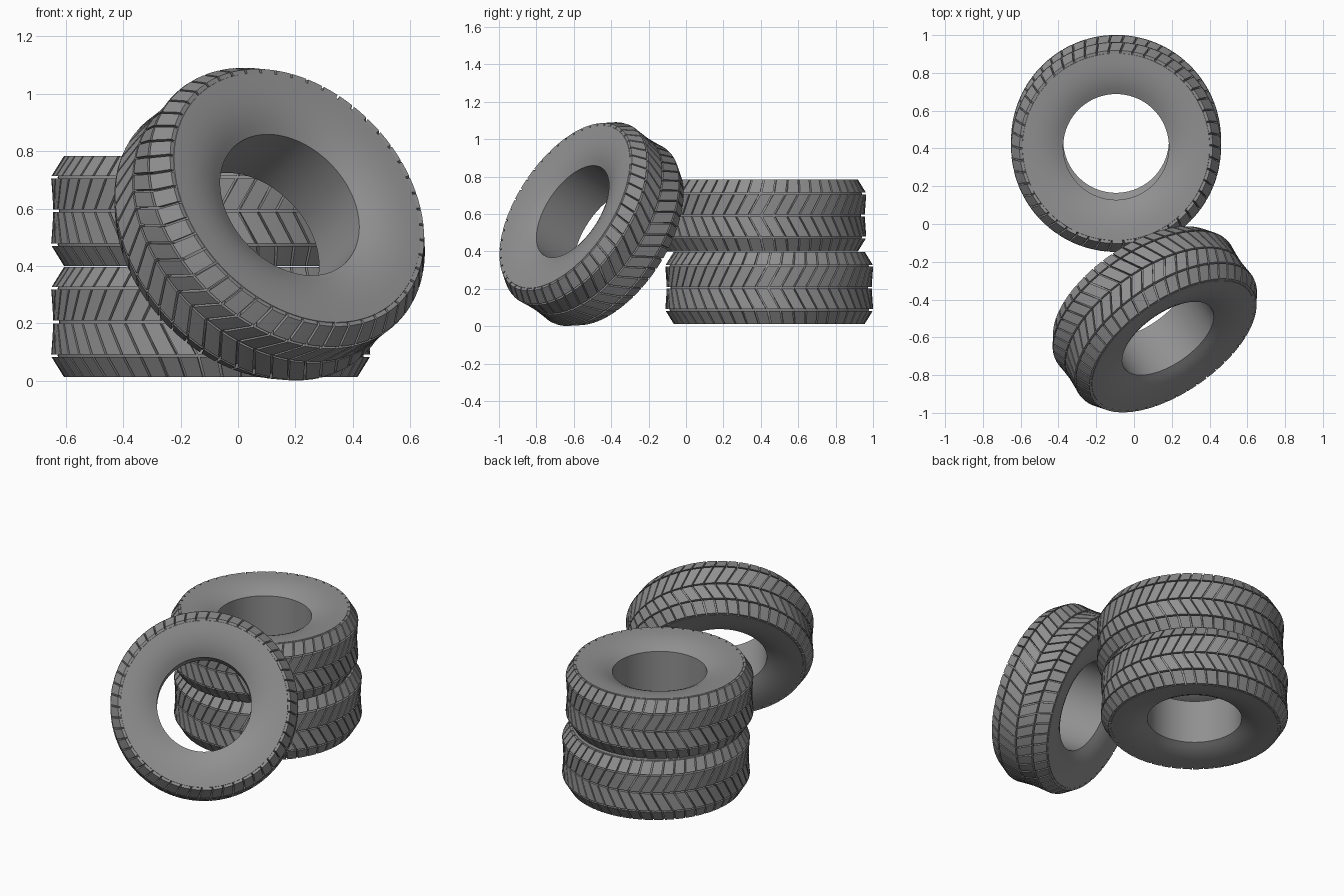
import bpy, bmesh, math
from mathutils import Vector, Matrix

if "Cube" in bpy.data.objects:
    bpy.data.objects.remove(bpy.data.objects["Cube"])

BLOCKS = 50      # tread blocks around each row
SEGS = 100       # sides of the carcass
GAP = 0.009      # groove width


def polar(r, a, z):
    return (r * math.cos(a), r * math.sin(a), z)


def add_carcass(bm):
    # closed cross-section (radius, height), upper half then mirrored
    half = [(0.528, 0.0), (0.533, 0.118), (0.495, 0.192), (0.44, 0.190),
            (0.39, 0.183), (0.345, 0.171), (0.31, 0.156), (0.28, 0.14)]
    prof = half + [(r, -z) for r, z in reversed(half[1:])]
    rings = [[bm.verts.new(polar(r, 2 * math.pi * i / SEGS, z)) for r, z in prof]
             for i in range(SEGS)]
    n = len(prof)
    for i in range(SEGS):
        a, b = rings[i], rings[(i + 1) % SEGS]
        for j in range(n):
            k = (j + 1) % n
            bm.faces.new((a[j], b[j], b[k], a[k]))


def add_block(bm, a0, low, high):
    # low / high: (outer radius, outer z, inner radius, inner z, angular shift)
    pitch = 2 * math.pi / BLOCKS
    width = pitch - GAP / 0.55
    cols = 3
    rows = []
    for ro, zo, ri, zi, sh in (low, high):
        ang = [a0 + sh + width * c / (cols - 1) for c in range(cols)]
        rows.append(([bm.verts.new(polar(ro, a, zo)) for a in ang],
                     [bm.verts.new(polar(ri, a, zi)) for a in ang]))
    (o0, i0), (o1, i1) = rows
    for c in range(cols - 1):
        d = c + 1
        bm.faces.new((o0[c], o0[d], o1[d], o1[c]))
        bm.faces.new((i0[d], i0[c], i1[c], i1[d]))
        bm.faces.new((i0[c], i0[d], o0[d], o0[c]))
        bm.faces.new((o1[c], o1[d], i1[d], i1[c]))
    bm.faces.new((i0[0], o0[0], o1[0], i1[0]))
    bm.faces.new((o0[-1], i0[-1], i1[-1], o1[-1]))


def tyre_mesh():
    bm = bmesh.new()
    add_carcass(bm)
    g = GAP / 2
    for s in (1, -1):
        # herringbone row from the centre line to the shoulder
        mid = ((0.549, s * g, 0.52, s * g, 0.0),
               (0.556, s * (0.118 - g), 0.525, s * (0.118 - g), 0.11))
        # chamfered shoulder row
        edge = ((0.554, s * (0.118 + g), 0.522, s * (0.118 + g), 0.12),
                (0.511, s * 0.192, 0.486, s * 0.189, 0.15))
        for i in range(BLOCKS):
            a = 2 * math.pi * i / BLOCKS
            add_block(bm, a, *mid)
            add_block(bm, a, *edge)
    bmesh.ops.recalc_face_normals(bm, faces=bm.faces)
    me = bpy.data.meshes.new("tyre")
    bm.to_mesh(me)
    bm.free()
    return me


# dark rubber
rubber = bpy.data.materials.new("rubber")
rubber.diffuse_color = (0.28, 0.28, 0.28, 1)
rubber.use_nodes = True
rubber.node_tree.nodes["Principled BSDF"].inputs["Base Color"].default_value = rubber.diffuse_color

# two stacked tyres and one leaning against them
mesh = tyre_mesh()
mesh.materials.append(rubber)
tyres = [("bottom_tyre", (-0.095, 0.445, 0.205), (0, 0, 1)),
         ("top_tyre", (-0.095, 0.408, 0.592), (0, 0, 1)),
         ("leaning_tyre", (0.11, -0.505, 0.546), (0.50, -0.72, 0.48))]
for name, loc, axis in tyres:
    ob = bpy.data.objects.new(name, mesh.copy())
    bpy.context.collection.objects.link(ob)
    rot = Vector((0, 0, 1)).rotation_difference(Vector(axis).normalized())
    ob.matrix_world = Matrix.Translation(loc) @ rot.to_matrix().to_4x4()
    bpy.ops.object.select_all(action='DESELECT')
    ob.select_set(True)
    bpy.context.view_layer.objects.active = ob
    bpy.ops.object.shade_smooth_by_angle(angle=math.radians(30))
